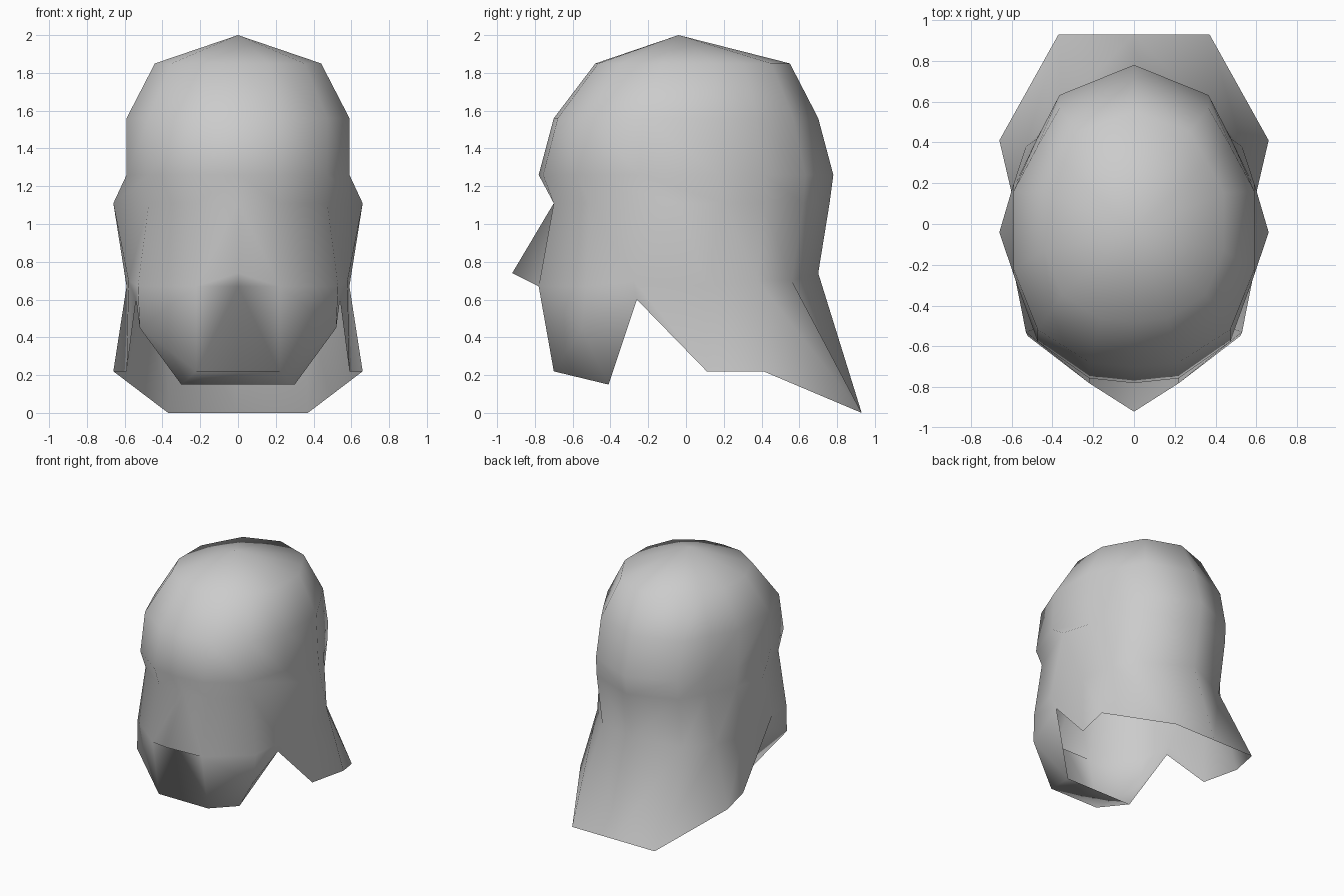
import bpy
import bmesh

if "Cube" in bpy.data.objects:
    bpy.data.objects.remove(bpy.data.objects["Cube"], do_unlink=True)

grey = bpy.data.materials.new("plain grey")
grey.use_nodes = True
colour = (0.6, 0.6, 0.6, 1)
grey.diffuse_color = colour
grey.node_tree.nodes["Principled BSDF"].inputs["Base Color"].default_value = colour

# Half outline of the skull from front to back, as fractions of width and depth
outline = [(0, -1), (.37, -.97), (.8, -.74), (1, -.32), (1, .23),
           (.81, .53), (.62, .81), (0, 1)]
# Rings down the head: height, front, back, half width
rings = [(1.85, -.48, .55, .44), (1.56, -.70, .70, .59), (1.26, -.78, .78, .59),
         (1.11, -.70, .76, .59), (.70, -.78, .70, .58)]

bm = bmesh.new()


def add_ring(points):
    return [bm.verts.new(p) for p in points]


def bridge(upper, lower):
    for i in range(len(lower) - 1):
        bm.faces.new((upper[i], upper[i + 1], lower[i + 1], lower[i]))


rows = []
for z, front, back, width in rings:
    mid, depth = (front + back) / 2, (back - front) / 2
    rows.append(add_ring((fx * width, mid + fy * depth, z) for fx, fy in outline))
brow, cheek = rows[3], rows[4]

# Ear bump, flat bridge of the nose and cheeks
brow[1].co = (.22, -.70, 1.11)
brow[3].co = (.66, -.04, 1.11)
cheek[1].co = (.22, -.78, .67)
cheek[2].co = (.53, -.53, .67)
cheek[4].co = (.59, .11, .67)
cheek[5].co = (.53, .38, .70)
cheek[7].co.z = .74

# Nose tip and its underside
cheek[0].co = (0, -.92, .74)
nose_base = bm.verts.new((0, -.78, .67))
bm.faces.new((cheek[0], cheek[1], nose_base))

# Crown fan
crown = bm.verts.new((0, -.04, 2))
for a, b in zip(rows[0], rows[0][1:]):
    bm.faces.new((crown, b, a))
for upper, lower in zip(rows, rows[1:]):
    bridge(upper, lower)

# Jaw, side notch and flared neck guard
hem = add_ring([(0, -.70, .22), (.22, -.70, .22), (.52, -.55, .45), (.54, -.26, .60),
                (.59, .11, .22), (.66, .41, .22), (.37, .93, 0), (0, .93, 0)])
bridge([nose_base] + cheek[1:], hem)

# Underside of the chin, open behind
chin = add_ring([(0, -.41, .15), (.15, -.41, .15), (.30, -.41, .15)])
bridge(hem, chin)
bm.faces.new((hem[2], hem[3], chin[2]))

bmesh.ops.recalc_face_normals(bm, faces=bm.faces[:])
if rows[1][4].normal.x < 0 or sum(f.normal.dot(f.calc_center_median()) for f in rows[1][4].link_faces) < 0:
    bmesh.ops.reverse_faces(bm, faces=bm.faces[:])
for f in bm.faces:
    f.smooth = True

mesh = bpy.data.meshes.new("head_shell")
bm.to_mesh(mesh)
bm.free()
mesh.materials.append(grey)
head = bpy.data.objects.new("head_shell", mesh)
bpy.context.collection.objects.link(head)

# Mirror the half onto the other side
mirror = head.modifiers.new("mirror", "MIRROR")
mirror.use_clip = True
mirror.merge_threshold = .001
